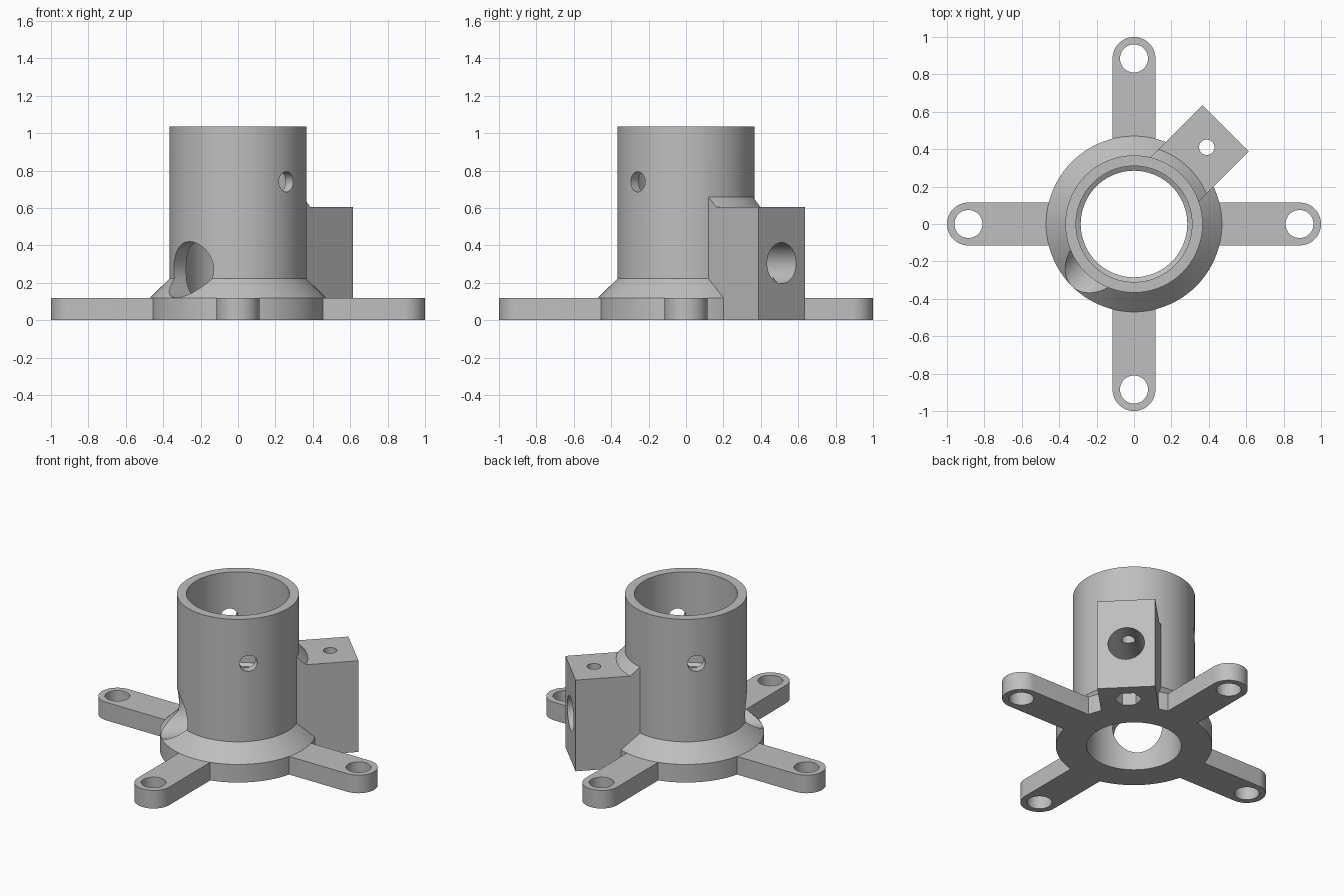
import bpy, bmesh, math
from mathutils import Matrix, Vector

scene = bpy.context.scene
if "Cube" in bpy.data.objects:
    bpy.data.objects.remove(bpy.data.objects["Cube"], do_unlink=True)

grey = bpy.data.materials.new("plain grey")
grey.use_nodes = True
grey.diffuse_color = (0.52, 0.52, 0.52, 1)
grey.node_tree.nodes["Principled BSDF"].inputs["Base Color"].default_value = grey.diffuse_color

DIAGONAL = Matrix.Rotation(math.radians(45), 4, "Z")


def finish(name, bm, matrix=Matrix()):
    bmesh.ops.transform(bm, matrix=matrix, verts=bm.verts)
    bmesh.ops.recalc_face_normals(bm, faces=bm.faces)
    mesh = bpy.data.meshes.new(name)
    bm.to_mesh(mesh)
    bm.free()
    mesh.materials.append(grey)
    obj = bpy.data.objects.new(name, mesh)
    scene.collection.objects.link(obj)
    return obj


def lathe(name, profile, segments=96):
    """Solid of revolution from (radius, height) points, capped at both ends."""
    bm = bmesh.new()
    rings = []
    for r, z in profile:
        angles = [math.tau * i / segments for i in range(segments)]
        rings.append([bm.verts.new((r * math.cos(a), r * math.sin(a), z)) for a in angles])
    for low, high in zip(rings, rings[1:]):
        for i in range(segments):
            j = (i + 1) % segments
            bm.faces.new((low[i], low[j], high[j], high[i]))
    bm.faces.new(rings[0])
    bm.faces.new(rings[-1])
    return finish(name, bm)


def prism(name, outline, z0, z1, matrix=Matrix()):
    bm = bmesh.new()
    face = bm.faces.new([bm.verts.new((x, y, z0)) for x, y in outline])
    top = bmesh.ops.extrude_face_region(bm, geom=[face])["geom"]
    verts = [v for v in top if isinstance(v, bmesh.types.BMVert)]
    bmesh.ops.translate(bm, verts=verts, vec=(0, 0, z1 - z0))
    return finish(name, bm, matrix)


def rod(name, start, end, radius, sides=48, matrix=Matrix()):
    """Cylinder between two points."""
    start, end = Vector(start), Vector(end)
    axis = end - start
    place = Matrix.Translation((start + end) / 2) @ axis.to_track_quat("Z", "Y").to_matrix().to_4x4()
    bm = bmesh.new()
    bmesh.ops.create_cone(bm, cap_ends=True, segments=sides, radius1=radius,
                          radius2=radius, depth=axis.length)
    return finish(name, bm, matrix @ place)


def combine(target, other, operation):
    mod = target.modifiers.new("combine", "BOOLEAN")
    mod.operation, mod.solver, mod.object = operation, "EXACT", other
    bpy.context.view_layer.objects.active = target
    bpy.ops.object.modifier_apply(modifier=mod.name)
    bpy.data.objects.remove(other, do_unlink=True)


# Tube standing on a flange with a sloped shoulder
body = lathe("tube_mount", [(0.47, 0), (0.47, 0.12), (0.367, 0.222), (0.367, 1.035)])

# Four rounded arms
HALF, REACH, THICK = 0.115, 0.885, 0.12
tip = [math.radians(-90 + 180 * i / 24) for i in range(25)]
arm_outline = [(0.3, -HALF)]
arm_outline += [(REACH + HALF * math.cos(a), HALF * math.sin(a)) for a in tip]
arm_outline += [(0.3, HALF)]
turns = [Matrix.Rotation(math.tau * k / 4, 4, "Z") for k in range(4)]
for turn in turns:
    combine(body, prism("arm", arm_outline, 0, THICK, turn), "UNION")

# Side block with a conical collar where it meets the tube
SHIFT = 0.015


def block_outline(x0, x1):
    return [(x0, SHIFT - 0.175), (x1, SHIFT - 0.175), (x1, SHIFT + 0.175), (x0, SHIFT + 0.175)]


combine(body, prism("side_block", block_outline(0.3, 0.708), 0, 0.605, DIAGONAL), "UNION")
collar = lathe("collar", [(0.42, 0.5), (0.42, 0.605), (0.364, 0.663)])
combine(collar, prism("collar_limit", block_outline(0.3, 0.6), 0.4, 0.8, DIAGONAL), "INTERSECT")
combine(body, collar, "UNION")

# Stepped main bore
bore = lathe("bore", [(0.285, -0.1), (0.285, 0.42), (0.31, 0.435), (0.31, 1.2)])
combine(body, bore, "DIFFERENCE")

# Bolt holes in the arms
for turn in turns:
    combine(body, rod("bolt_hole", (REACH, 0, -0.1), (REACH, 0, 0.2), 0.075, 40, turn), "DIFFERENCE")

# Cross holes: large side opening, block passage, clamp screw, nut pocket, pin holes
holes = [
    ("side_opening", (-0.1, 0, 0.27), (-0.7, 0, 0.27), 0.15, 64),
    ("block_passage", (0.15, SHIFT, 0.305), (0.8, SHIFT, 0.305), 0.11, 48),
    ("screw_hole", (0.565, SHIFT, 0.3), (0.565, SHIFT, 0.7), 0.041, 32),
    ("nut_pocket", (0.565, SHIFT, -0.1), (0.565, SHIFT, 0.28), 0.08, 6),
    ("pin_hole", (0, -0.6, 0.74), (0, 0.6, 0.74), 0.054, 40),
]
for name, start, end, radius, sides in holes:
    combine(body, rod(name, start, end, radius, sides, DIAGONAL), "DIFFERENCE")

# Smooth round walls, crisp edges
bpy.ops.object.select_all(action="DESELECT")
body.select_set(True)
bpy.context.view_layer.objects.active = body
bpy.ops.object.shade_smooth_by_angle(angle=math.radians(25))
